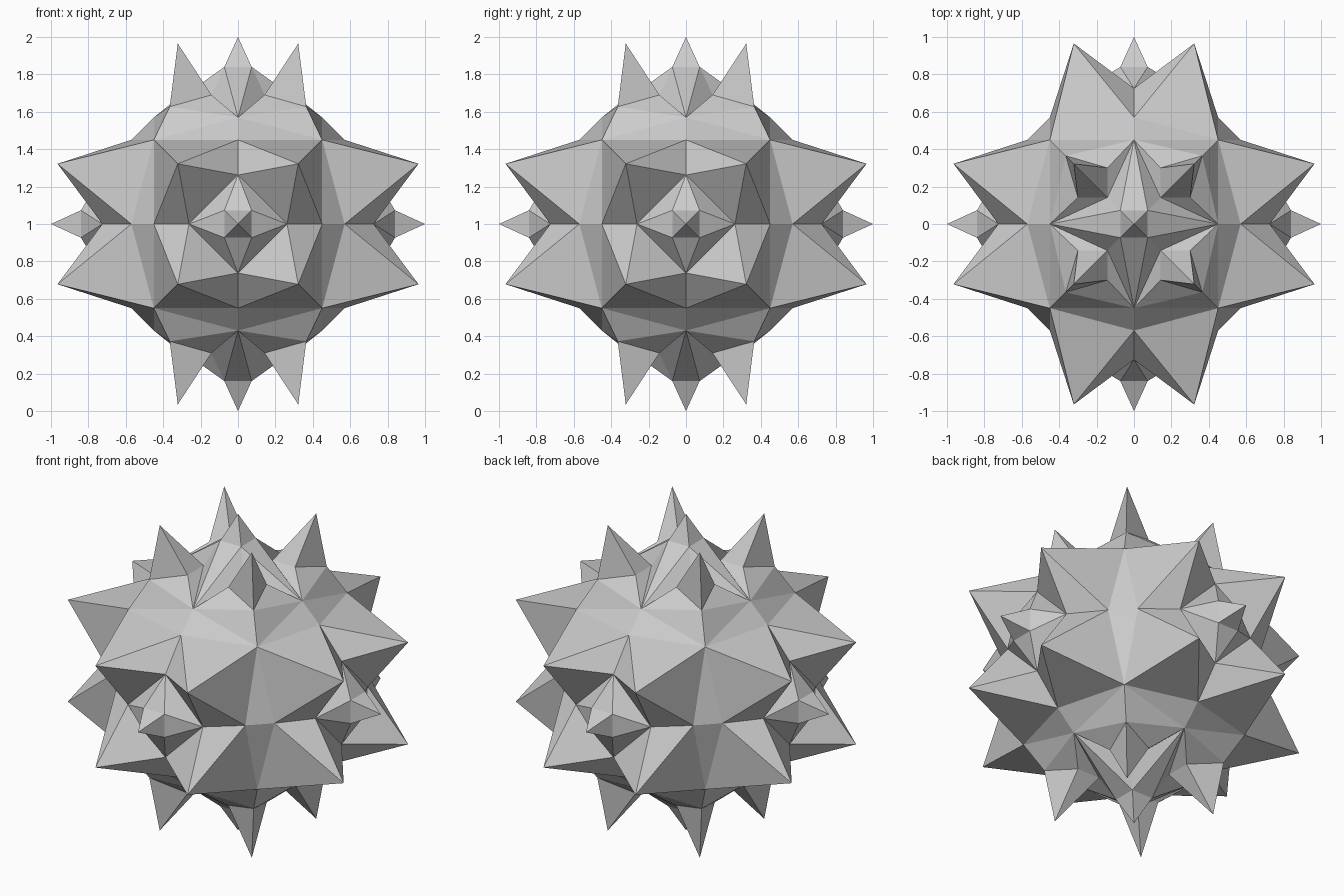
import bpy, bmesh, math
from mathutils import Vector, Matrix

if "Cube" in bpy.data.objects:
    bpy.data.objects.remove(bpy.data.objects["Cube"])

# Key points of one cap (u, v across, w outwards); the rest follows by symmetry
P = (0, 0, 1.0)            # central tip
E = (.073, .073, .84)      # base of central tip
K = (0, .073, .84)
A = (.322, .322, .965)     # corner spike tip
B = (0, .45, .57)          # rim points
N = (0, .51, .51)
C = (.45, .45, .45)        # cube corner
D = (0, .262, .725)        # wide-spike valley
M = (.131, .131, .725)
H = (.365, .365, .627)     # narrow-spike base
I = (.142, .30, .69)
G = (.142, .142, .69)

WIDE = [(C, A, B), (A, B, D), (A, D, M), (M, D, E), (E, D, K), (E, K, P), (C, B, N)]
NARROW = [(C, H, B), (H, B, I), (B, I, G), (B, G, E), (B, E, K), (E, K, P),
          (A, H, I), (A, I, G), (C, B, N)]


def add_cap(bm, tris, rot):
    # Repeat the one-eighth wedge over all mirror images of the cap
    for su in (1, -1):
        for sv in (1, -1):
            for swap in (False, True):
                flip = (su * sv < 0) != swap
                for t in tris:
                    pts = []
                    for u, v, w in t:
                        if swap:
                            u, v = v, u
                        pts.append(rot @ Vector((u * su, v * sv, w)))
                    if flip:
                        pts.reverse()
                    bm.faces.new([bm.verts.new(p) for p in pts])


bm = bmesh.new()
# Four wide-spiked side caps
for i in range(4):
    rot = Matrix.Rotation(i * math.pi / 2, 3, 'Z') @ Matrix.Rotation(math.pi / 2, 3, 'X')
    add_cap(bm, WIDE, rot)
# Narrow-spiked top and bottom caps
for a in (0, math.pi):
    add_cap(bm, NARROW, Matrix.Rotation(a, 3, 'X'))

bmesh.ops.remove_doubles(bm, verts=bm.verts, dist=.0005)
bmesh.ops.recalc_face_normals(bm, faces=bm.faces)
bmesh.ops.translate(bm, verts=bm.verts, vec=(0, 0, 1))

mesh = bpy.data.meshes.new("spiked_star")
bm.to_mesh(mesh)
bm.free()
obj = bpy.data.objects.new("spiked_star", mesh)
bpy.context.collection.objects.link(obj)
